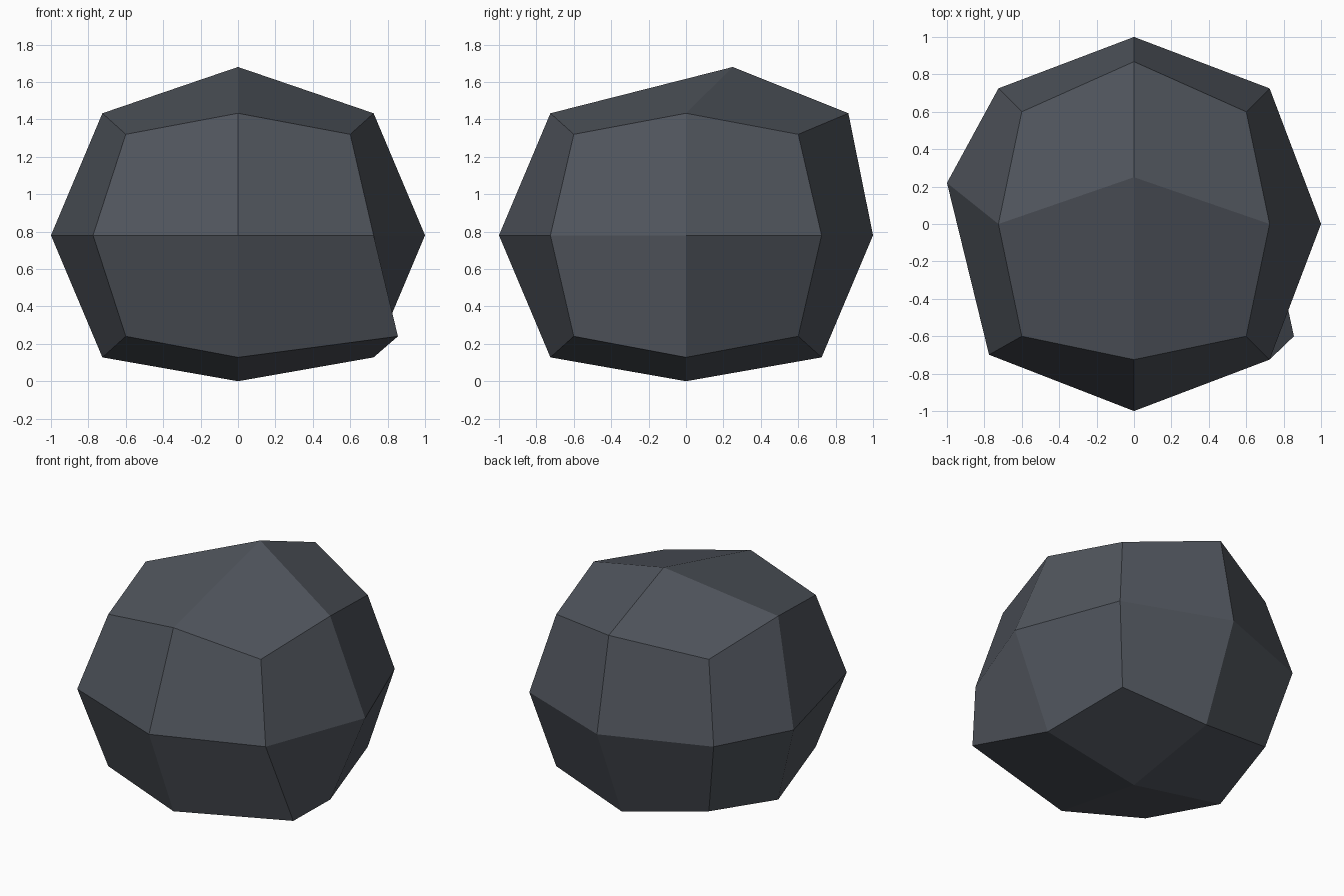
import bpy, bmesh
from mathutils import Vector

if "Cube" in bpy.data.objects:
    bpy.data.objects.remove(bpy.data.objects["Cube"])

# Rough boulder: a cube split 2x2 per side, rounded out, then a few points knocked off place
bm = bmesh.new()
bmesh.ops.create_cube(bm, size=2)
bmesh.ops.subdivide_edges(bm, edges=bm.edges[:], cuts=1, use_grid_fill=True)

# reach of side centres, edge midpoints and corners
REACH = {1: 1.0, 2: 0.725, 3: 0.6}
# dents and bulges, keyed by direction from the centre
NUDGES = {
    (0, 0, 1): (0, 0.25, 0),
    (0, 0, -1): (0, 0, 0.12),
    (-1, 0, 0): (0, 0.22, 0),
    (0, 1, 1): (0, 0.143, 0),
    (-1, -1, 0): (-0.05, 0.026, 0),
    (1, -1, -1): (0.255, 0, 0),
}
for v in bm.verts:
    key = tuple(round(c) for c in v.co)
    r = REACH[sum(abs(c) for c in key)]
    v.co = Vector((key[0] * r, key[1] * r, key[2] * r * 0.9 + 0.78))
    v.co += Vector(NUDGES.get(key, (0, 0, 0)))
bmesh.ops.recalc_face_normals(bm, faces=bm.faces[:])

mesh = bpy.data.meshes.new("boulder")
bm.to_mesh(mesh)
bm.free()

# slate grey stone
stone = bpy.data.materials.new("slate grey stone")
stone.diffuse_color = (0.08, 0.09, 0.108, 1)
stone.use_nodes = True
stone.node_tree.nodes["Principled BSDF"].inputs["Base Color"].default_value = stone.diffuse_color
mesh.materials.append(stone)
bpy.context.collection.objects.link(bpy.data.objects.new("boulder", mesh))
